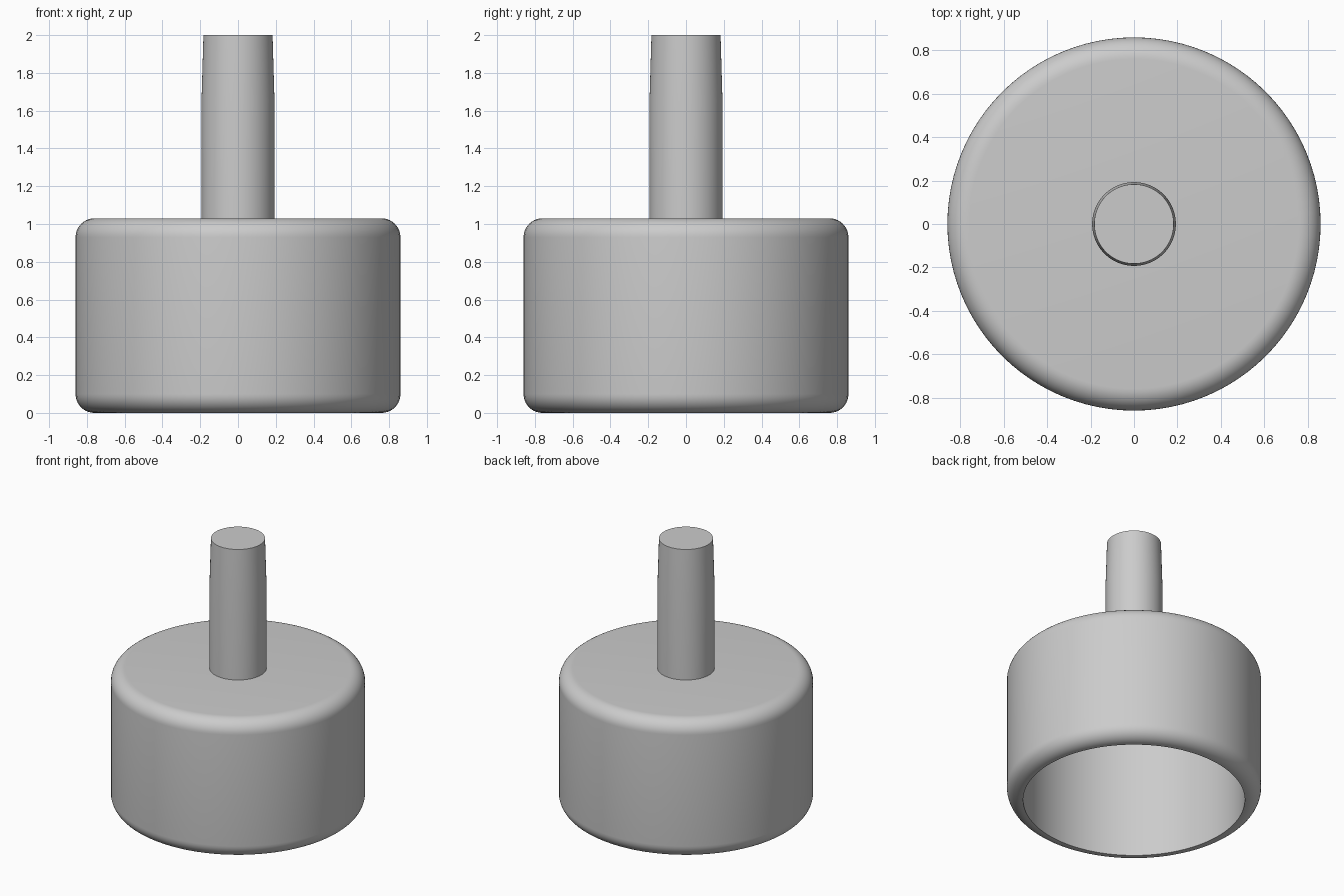
import bpy
import math

cube = bpy.data.objects.get("Cube")
if cube:
    bpy.data.objects.remove(cube, do_unlink=True)

SEGMENTS = 96

grey = bpy.data.materials.new("plain_grey")
grey.use_nodes = True
colour = (0.6, 0.6, 0.6, 1)
grey.diffuse_color = colour
grey.node_tree.nodes["Principled BSDF"].inputs["Base Color"].default_value = colour


def fillet(cx, cz, radius, start, steps=10):
    """Quarter-circle points, counter-clockwise from the start angle."""
    angles = [math.radians(start + 90 * i / steps) for i in range(steps + 1)]
    return [(cx + radius * math.cos(a), cz + radius * math.sin(a)) for a in angles]


def lathe(name, profile):
    """Revolve a (radius, height) profile around z; zero radii become poles."""
    verts, faces, rings = [], [], []
    for r, z in profile:
        count = 1 if r == 0 else SEGMENTS
        rings.append(range(len(verts), len(verts) + count))
        for i in range(count):
            a = math.tau * i / SEGMENTS
            verts.append((r * math.cos(a), r * math.sin(a), z))
    for low, high in zip(rings, rings[1:]):
        for i in range(SEGMENTS):
            j = (i + 1) % SEGMENTS
            if len(low) == 1:
                faces.append((low[0], high[j], high[i]))
            elif len(high) == 1:
                faces.append((low[i], low[j], high[0]))
            else:
                faces.append((low[i], low[j], high[j], high[i]))
    mesh = bpy.data.meshes.new(name)
    mesh.from_pydata(verts, [], faces)
    mesh.materials.append(grey)
    obj = bpy.data.objects.new(name, mesh)
    bpy.context.collection.objects.link(obj)
    bpy.ops.object.select_all(action="DESELECT")
    obj.select_set(True)
    bpy.context.view_layer.objects.active = obj
    bpy.ops.object.shade_smooth_by_angle(angle=math.radians(30))
    return obj


# Hollow cup, open underneath, with rounded outer rims
outer, inner, top, ceiling, round_r = 0.86, 0.75, 1.03, 0.92, 0.1
lathe("hollow_cup",
      [(0, ceiling), (inner, ceiling), (inner, 0)]
      + fillet(outer - round_r, round_r, round_r, -90)
      + fillet(outer - round_r, top - round_r, round_r, 0)
      + [(0, top)])

# Solid stem with a slightly tapered tip
lathe("stem", [(0, top - 0.02), (0.193, top - 0.02), (0.193, 1.66), (0.183, 2), (0, 2)])
